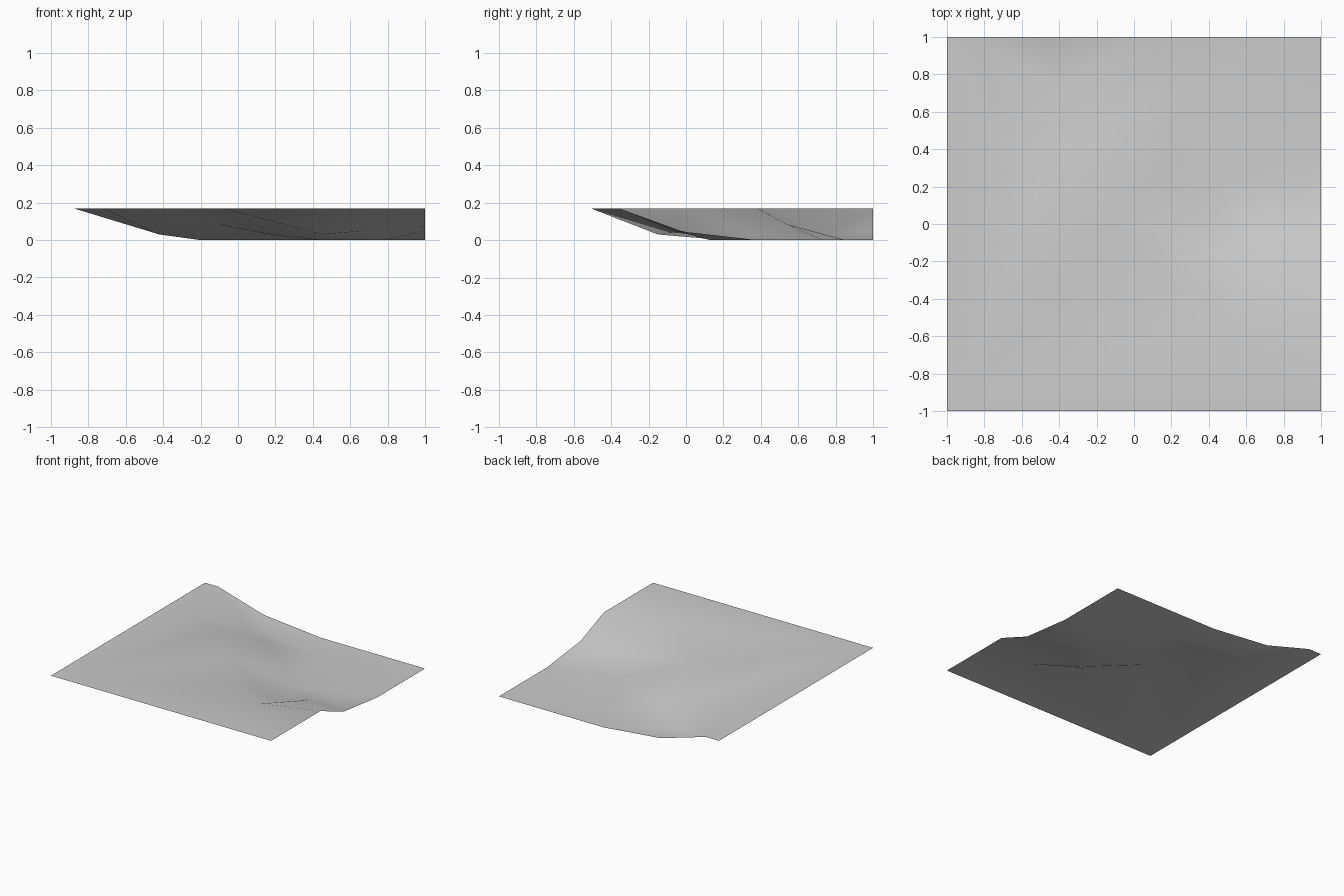
import bpy
from mathutils import Vector
from mathutils.geometry import delaunay_2d_cdt

cube = bpy.data.objects.get("Cube")
if cube:
    bpy.data.objects.remove(cube, do_unlink=True)

TOP = 0.17  # plateau height

# Plateau rim from the back edge round to the right edge, then the outer corners
rim = [(-.88, 1), (-.72, .48), (-.43, .38), (-.08, .02), (.2, -.32), (.56, -.51), (1, -.36)]
corners = [(1, -1), (-1, -1), (-1, 1)]
plateau = [(x, y, TOP) for x, y in rim + corners]

# Spurs running down from the plateau, and the gullies behind them
left_spur = [(-.43, .38, TOP), (-.11, .54, .085), (.22, .73, 0)]
right_spur = [(.56, -.51, TOP), (.68, -.03, .05), (.78, .13, 0)]
left_gully = [(-.42, .75, .03), (-.2, .85, 0)]
right_gully = [(.45, -.15, .03), (.45, .2, 0)]
back_edge = [(-.47, 1, .05), (.05, 1, 0), (1, 1, 0)]
right_edge = [(1, -.06, .05), (1, .38, 0)]
slope = [(.2, .35, .025)]

points, lines = [], []


def add(path, joined=False, closed=False):
    """Add points once each, optionally linked by fixed edges."""
    ids = []
    for p in path:
        if p not in points:
            points.append(p)
        ids.append(points.index(p))
    if joined:
        lines.extend(zip(ids, ids[1:]))
    if closed:
        lines.append((ids[-1], ids[0]))


add(plateau, joined=True, closed=True)
for spur in (left_spur, right_spur):
    add(spur, joined=True)
for group in (left_gully, right_gully, back_edge, right_edge, slope):
    add(group)

# Triangulate in plan, then lift each point to its height
flat = [Vector(p[:2]) for p in points]
verts, _, faces, origin, _, _ = delaunay_2d_cdt(flat, lines, [], 0, 1e-5)
heights = [points[o[0]][2] for o in origin]
mesh = bpy.data.meshes.new("terrain")
mesh.from_pydata([(v.x, v.y, h) for v, h in zip(verts, heights)], [], faces)
mesh.update()
if sum(p.normal.z for p in mesh.polygons) < 0:
    mesh.flip_normals()
mesh.shade_smooth()

ground = bpy.data.objects.new("terrain", mesh)
bpy.context.collection.objects.link(ground)

# Plain grey ground
grey = bpy.data.materials.new("grey")
grey.use_nodes = True
colour = (.6, .6, .6, 1)
grey.diffuse_color = colour
grey.node_tree.nodes["Principled BSDF"].inputs["Base Color"].default_value = colour
mesh.materials.append(grey)
